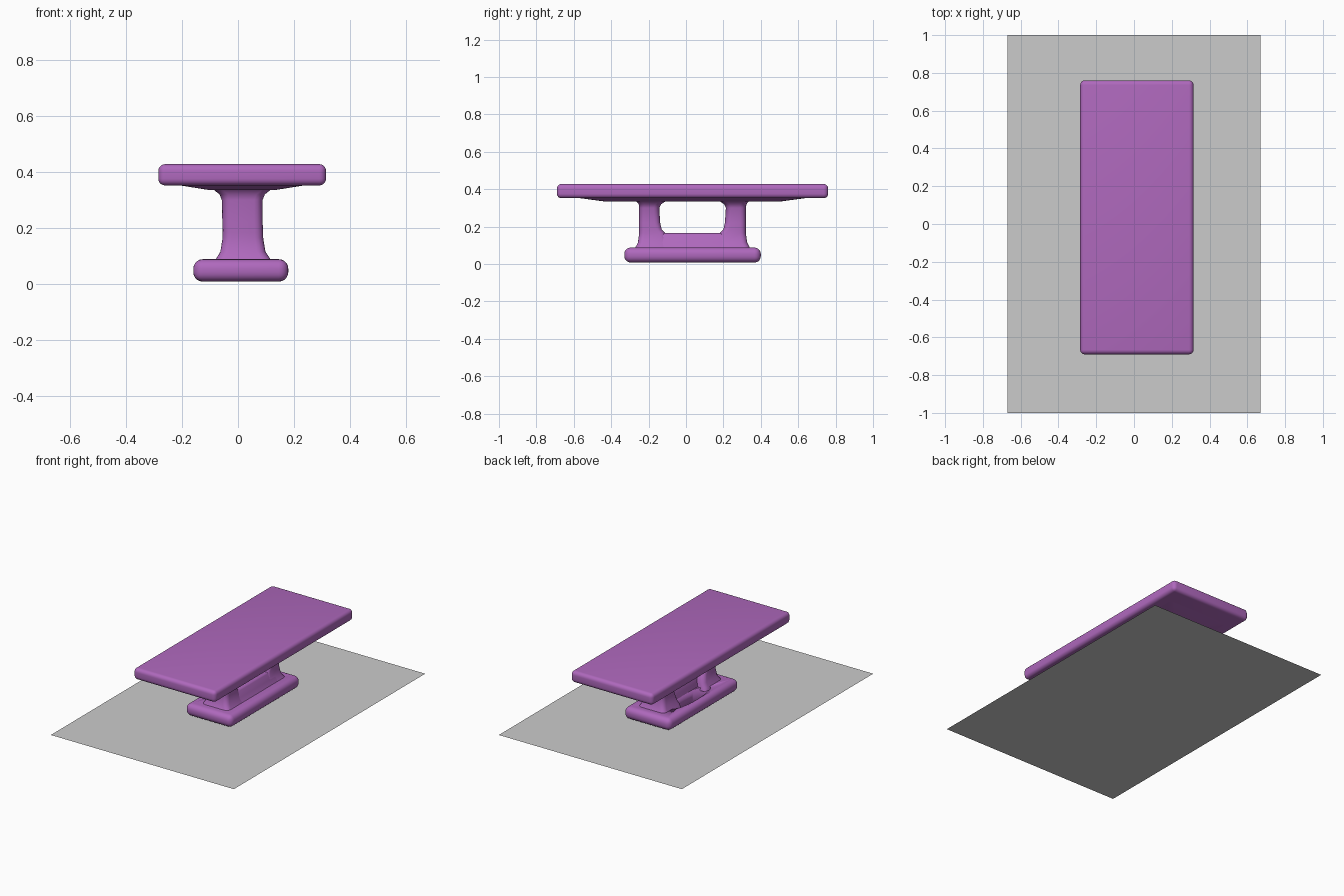
import bpy, bmesh, math

if "Cube" in bpy.data.objects:
    bpy.data.objects.remove(bpy.data.objects["Cube"])

MID_Y = 0.035  # the table sits slightly towards the back

purple = bpy.data.materials.new("purple")
purple.diffuse_color = (0.43, 0.14, 0.51, 1)
purple.use_nodes = True
purple.node_tree.nodes["Principled BSDF"].inputs["Base Color"].default_value = purple.diffuse_color


def make_object(name, bm, mat=purple, angle=50):
    bmesh.ops.recalc_face_normals(bm, faces=bm.faces)
    mesh = bpy.data.meshes.new(name)
    bm.to_mesh(mesh)
    bm.free()
    if mat:
        mesh.materials.append(mat)
    ob = bpy.data.objects.new(name, mesh)
    bpy.context.collection.objects.link(ob)
    bpy.ops.object.select_all(action='DESELECT')
    bpy.context.view_layer.objects.active = ob
    ob.select_set(True)
    bpy.ops.object.shade_smooth_by_angle(angle=math.radians(angle))
    return ob


def soft_box(name, lo, hi, radius):
    bm = bmesh.new()
    bmesh.ops.create_cube(bm, size=1)
    for v in bm.verts:
        v.co = [(a + b) / 2 + c * (b - a) for a, b, c in zip(lo, hi, v.co)]
    bmesh.ops.bevel(bm, geom=bm.edges[:], offset=radius, segments=5,
                    profile=0.5, affect='EDGES')
    return make_object(name, bm)


def loft(name, sections, radius, steps=5):
    """Rounded-rectangle sections (z, x0, x1, y0, y1) joined from bottom to top."""
    bm = bmesh.new()
    rings = []
    for z, x0, x1, y0, y1 in sections:
        ring = []
        corners = ((x1, y1, -1, -1), (x0, y1, 1, -1), (x0, y0, 1, 1), (x1, y0, -1, 1))
        for k, (x, y, sx, sy) in enumerate(corners):
            for i in range(steps):
                a = math.pi / 2 * (k + i / (steps - 1))
                ring.append(bm.verts.new((x + sx * radius + radius * math.cos(a),
                                          y + sy * radius + radius * math.sin(a), z)))
        rings.append(ring)
    for r, s in zip(rings, rings[1:]):
        for i in range(len(r)):
            j = (i + 1) % len(r)
            bm.faces.new((r[i], r[j], s[j], s[i]))
    bm.faces.new(rings[0])
    bm.faces.new(rings[-1])
    return make_object(name, bm)


# flat sheet under the table
bm = bmesh.new()
bmesh.ops.create_grid(bm, x_segments=1, y_segments=1, size=1)
for v in bm.verts:
    v.co.x *= 0.67
make_object("floor_sheet", bm, None)

# table top and its tapered underside
soft_box("table_top", (-0.285, -0.69, 0.352), (0.315, 0.76, 0.428), 0.024)
loft("top_underside", [(0.335, -0.10, 0.13, -0.44, 0.51),
                       (0.362, -0.27, 0.30, -0.64, 0.71)], 0.03)

# two flared posts, mirrored about the middle of the table
profile = [  # z, x0, x1, outer distance, inner distance
    (0.07, -0.085, 0.125, 0.315, 0.12),
    (0.09, -0.078, 0.115, 0.305, 0.125),
    (0.115, -0.063, 0.098, 0.292, 0.13),
    (0.165, -0.055, 0.09, 0.285, 0.145),
    (0.185, -0.055, 0.09, 0.285, 0.165),
    (0.22, -0.056, 0.088, 0.285, 0.173),
    (0.30, -0.058, 0.088, 0.285, 0.178),
    (0.32, -0.066, 0.096, 0.288, 0.168),
    (0.335, -0.085, 0.115, 0.30, 0.145),
    (0.345, -0.10, 0.13, 0.31, 0.13),
]
for name, side in (("front_post", -1), ("back_post", 1)):
    secs = []
    for z, x0, x1, outer, inner in profile:
        y0, y1 = sorted((MID_Y + side * outer, MID_Y + side * inner))
        secs.append((z, x0, x1, y0, y1))
    loft(name, secs, 0.03)

# low wall joining the posts, sloping down to the base
loft("post_web", [(0.07, -0.025, 0.125, -0.2, 0.27),
                  (0.09, -0.022, 0.115, -0.2, 0.27),
                  (0.115, -0.015, 0.098, -0.2, 0.27),
                  (0.155, -0.008, 0.088, -0.2, 0.27),
                  (0.165, 0.0, 0.078, -0.2, 0.27)], 0.02)

# base with an oval opening along its left side
base = soft_box("base", (-0.16, -0.33, 0.008), (0.18, 0.40, 0.088), 0.034)
bm = bmesh.new()
bmesh.ops.create_cone(bm, cap_ends=True, segments=40, radius1=1, radius2=1, depth=0.3)
for v in bm.verts:
    v.co = (-0.075 + v.co.x * 0.047, 0.06 + v.co.y * 0.2, 0.05 + v.co.z)
cutter = make_object("base_opening_cutter", bm)
cutter.hide_render = True
cutter.hide_set(True)
cut = base.modifiers.new("opening", 'BOOLEAN')
cut.operation = 'DIFFERENCE'
cut.solver = 'EXACT'
cut.object = cutter
